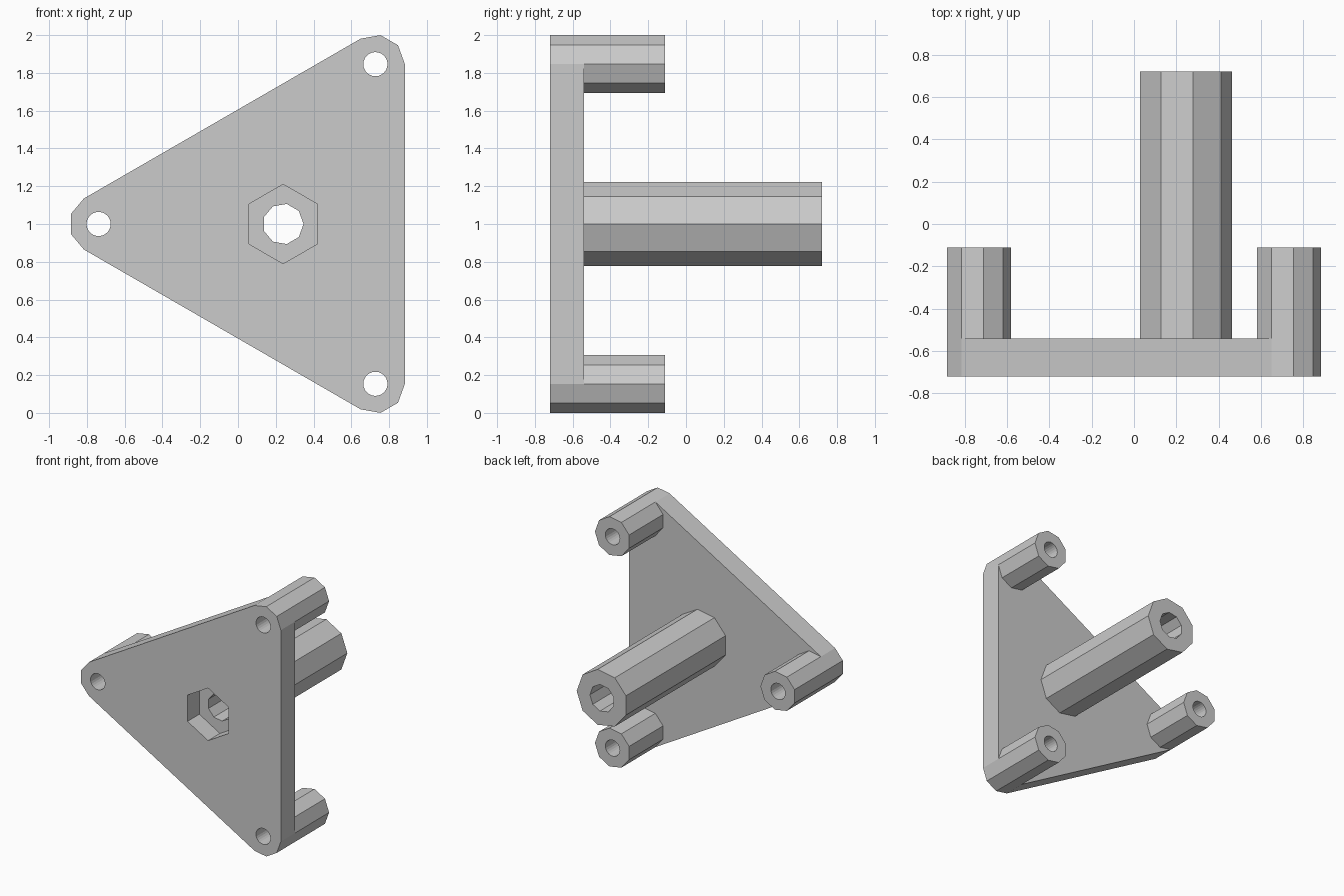
import bpy
import bmesh
from math import cos, sin, radians

cube = bpy.data.objects.get("Cube")
if cube:
    bpy.data.objects.remove(cube, do_unlink=True)

# Sizes
FRONT, PLATE_BACK, POST_BACK, TUBE_BACK = -0.72, -0.54, -0.11, 0.72
SOCKET_FLOOR = FRONT + 0.15
CENTRE = (0.239, 1.0)
REACH = 0.977          # centre to each corner post
POST_R, HOLE_R = 0.156, 0.064
TUBE_R, BORE_R, SOCKET_R = 0.225, 0.108, 0.21
SIDES = 9

grey = bpy.data.materials.new("plain_grey")
grey.use_nodes = True
colour = (0.6, 0.6, 0.6, 1)
grey.diffuse_color = colour
grey.node_tree.nodes["Principled BSDF"].inputs["Base Color"].default_value = colour


def polar(centre, radius, degrees):
    a = radians(degrees)
    return centre[0] + radius * cos(a), centre[1] + radius * sin(a)


def ring(centre, radius, sides, start=0):
    return [polar(centre, radius, start + 360 * i / sides) for i in range(sides)]


def prism(name, outline, y0, y1):
    """Extrude an x-z outline from y0 to y1."""
    bm = bmesh.new()
    face = bm.faces.new([bm.verts.new((x, y0, z)) for x, z in outline])
    result = bmesh.ops.extrude_face_region(bm, geom=[face], use_keep_orig=True)
    for v in result["geom"]:
        if isinstance(v, bmesh.types.BMVert):
            v.co.y = y1
    bmesh.ops.recalc_face_normals(bm, faces=bm.faces)
    mesh = bpy.data.meshes.new(name)
    bm.to_mesh(mesh)
    bm.free()
    mesh.materials.append(grey)
    obj = bpy.data.objects.new(name, mesh)
    bpy.context.scene.collection.objects.link(obj)
    return obj


def cut(target, outline, y0, y1):
    """Subtract a prism from the target."""
    cutter = prism("cutter", outline, y0, y1)
    cutter.hide_render = True
    mod = target.modifiers.new("cut", 'BOOLEAN')
    mod.operation = 'DIFFERENCE'
    mod.solver = 'EXACT'
    mod.object = cutter
    bpy.context.view_layer.objects.active = target
    bpy.ops.object.modifier_apply(modifier=mod.name)
    bpy.data.objects.remove(cutter, do_unlink=True)


# Triangular plate whose corners follow the post outlines
corners = {"upper": 60, "side": 180, "lower": 300}
centres = {name: polar(CENTRE, REACH, a) for name, a in corners.items()}
outline = [polar(centres[name], POST_R, angle - 60 + step)
           for name, angle in corners.items() for step in (0, 40, 80, 120)]
plate = prism("base_plate", outline, FRONT, PLATE_BACK)

# Corner posts, with screw holes through post and plate
for name, centre in centres.items():
    post = prism(name + "_post", ring(centre, POST_R, SIDES), PLATE_BACK, POST_BACK)
    hole = ring(centre, HOLE_R, 24)
    for part in (post, plate):
        cut(part, hole, -1, 1)

# Central tube, with a bore through tube and plate
tube = prism("central_tube", ring(CENTRE, TUBE_R, SIDES), PLATE_BACK, TUBE_BACK)
for part in (tube, plate):
    cut(part, ring(CENTRE, BORE_R, SIDES), -1, 1)

# Hexagonal nut socket in the front of the plate
cut(plate, ring(CENTRE, SOCKET_R, 6, 30), -1, SOCKET_FLOOR)
